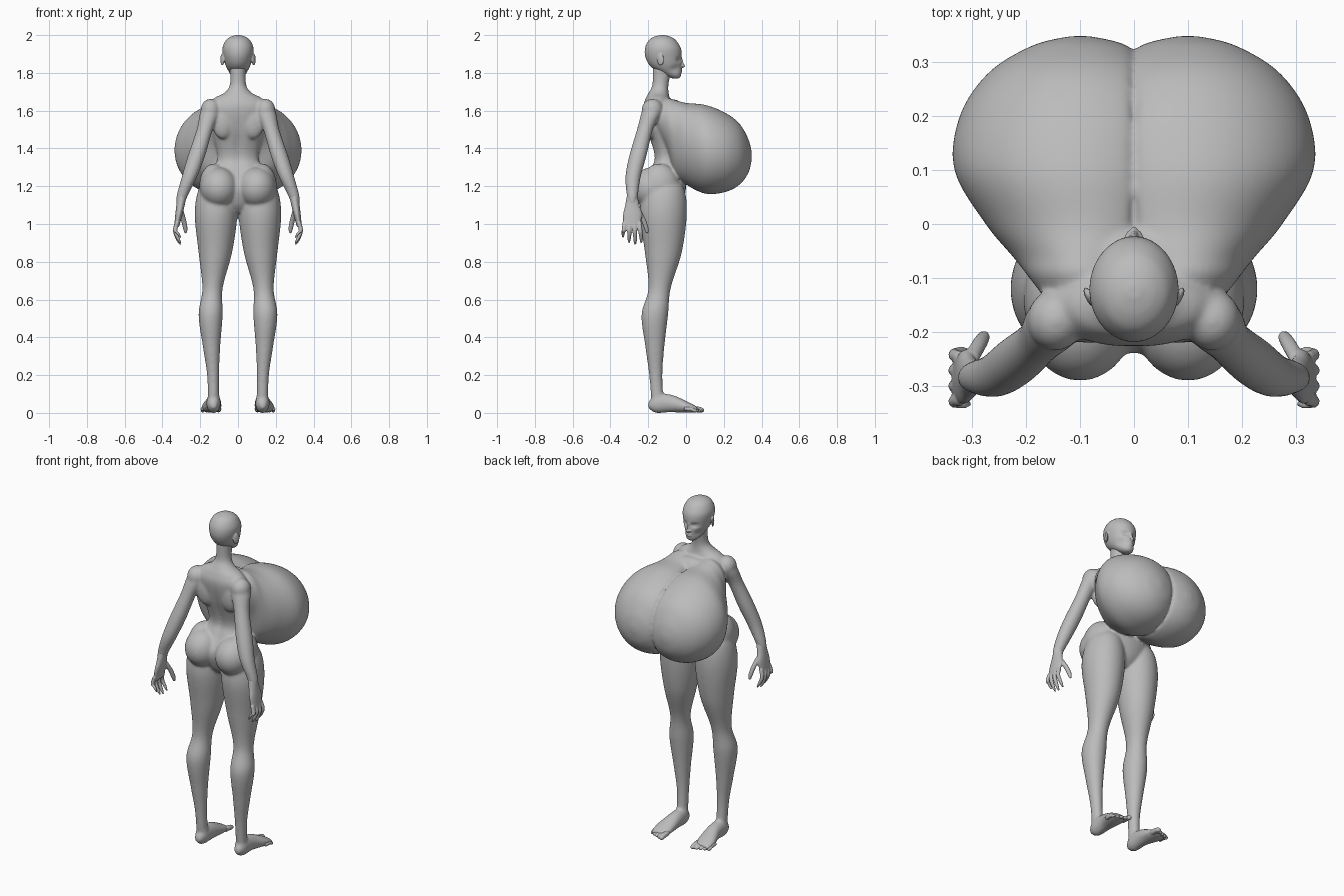
import bpy
import bmesh
import math
from mathutils import Vector, Matrix

cube = bpy.data.objects.get("Cube")
if cube:
    bpy.data.objects.remove(cube, do_unlink=True)

clay = bpy.data.materials.new("grey_clay")
clay.use_nodes = True
grey = (0.5, 0.5, 0.5, 1)
clay.diffuse_color = grey
clay.node_tree.nodes["Principled BSDF"].inputs["Base Color"].default_value = grey


def spline(before, start, end, after, t):
    """Point between start and end on a curve through four rows."""
    return [
        start_value
        + t * (end_value - before_value) / 2
        + t * t * (before_value - 2.5 * start_value + 2 * end_value - after_value / 2)
        + t ** 3 * (after_value - before_value + 3 * (start_value - end_value)) / 2
        for before_value, start_value, end_value, after_value in zip(before, start, end, after)
    ]


def loft(mesh, rows, axis="z", side=1, count=36, steps=8, inner=-1):
    """Smooth tube along an axis, cut flat at an inner x limit.
    A row is position, x, other, x radius, other radius."""
    rows = [rows[0], *rows, rows[-1]]
    dense = [spline(*rows[index:index + 4], step / steps)
             for index in range(len(rows) - 3) for step in range(steps)]
    dense.append(rows[-1])
    rings = []
    for position, x, other, x_radius, other_radius in dense:
        ring = []
        for index in range(count):
            angle = math.tau * index / count
            across = side * max(inner, x + x_radius * math.cos(angle))
            deep = other + other_radius * math.sin(angle)
            point = (across, deep, position) if axis == "z" else (across, position, deep)
            ring.append(mesh.verts.new(point))
        rings.append(ring)
    for lower, upper in zip(rings, rings[1:]):
        for index in range(count):
            mesh.faces.new((lower[index - 1], lower[index], upper[index], upper[index - 1]))
    mesh.faces.new(rings[0])
    mesh.faces.new(rings[-1])


def centred(rows):
    """Rows on the middle plane, without their x."""
    return [(position, 0, *rest) for position, *rest in rows]


def rounded(rows, depth=1):
    """Rows with a single radius, deepened by a ratio."""
    return [(*row, row[-1] * depth) for row in rows]


def ball(mesh, centre, radii, side=1, turn=0):
    x, y, z = centre
    matrix = (Matrix.Translation((x * side, y, z))
              @ Matrix.Rotation(turn * side, 4, "Z")
              @ Matrix.Diagonal((*radii, 1)))
    bmesh.ops.create_uvsphere(mesh, u_segments=28, v_segments=18, radius=1, matrix=matrix)


def dent(mesh, centre, spread, push):
    """Soft push on the vertices near a point."""
    for vert in mesh.verts:
        distance = sum(((a - b) / s) ** 2 for a, b, s in zip(vert.co, centre, spread))
        vert.co += Vector(push) * math.exp(-distance)


def finish(mesh, name, voxel, smooth):
    """Fuse the overlapping pieces into one soft skin."""
    bmesh.ops.recalc_face_normals(mesh, faces=mesh.faces)
    data = bpy.data.meshes.new(name)
    mesh.to_mesh(data)
    mesh.free()
    part = bpy.data.objects.new(name, data)
    bpy.context.collection.objects.link(part)
    data.materials.append(clay)
    data.shade_smooth()
    fuse = part.modifiers.new("fuse", "REMESH")
    fuse.mode = "VOXEL"
    fuse.voxel_size = voxel
    fuse.use_smooth_shade = True
    soften = part.modifiers.new("soften", "SMOOTH")
    soften.factor = 0.5
    soften.iterations = smooth


# Torso and neck, with a spine groove
body = bmesh.new()
loft(body, centred([
    (1.06, -.12, .05, .06), (1.11, -.12, .13, .1), (1.2, -.12, .19, .12),
    (1.29, -.11, .138, .082), (1.36, -.11, .108, .06), (1.5, -.125, .14, .085),
    (1.61, -.15, .165, .078), (1.665, -.15, .128, .064), (1.695, -.145, .072, .053),
    (1.74, -.135, .043, .043), (1.84, -.125, .044, .053)]))
dent(body, (0, -.2, 1.4), (.02, .06, .16), (0, .014, 0))
# Upper chest
ball(body, (0, -.07, 1.59), (.15, .065, .07))

leg = rounded([
    (1.25, .1, -.115, .06), (1.18, .112, -.115, .098), (1.05, .116, -.12, .113),
    (.85, .12, -.12, .089), (.66, .135, -.14, .054), (.52, .145, -.165, .064),
    (.35, .14, -.165, .046), (.2, .132, -.16, .032), (.05, .13, -.15, .03)], depth=1.1)
arm = rounded([
    (1.635, .145, -.178, .03), (1.59, .148, -.182, .053), (1.5, .176, -.217, .043),
    (1.36, .22, -.255, .046), (1.25, .257, -.28, .041), (1.15, .295, -.284, .03),
    (1.09, .306, -.285, .02)])
foot = [
    (-.2, .13, .04, .015, .015), (-.16, .13, .05, .035, .05), (-.08, .13, .05, .041, .047),
    (0, .14, .032, .053, .032), (.06, .143, .018, .048, .014)]
bust = [
    (-.17, .08, 1.57, .06, .05), (-.1, .09, 1.53, .104, .133), (-.06, .09, 1.46, .135, .197),
    (0, .09, 1.425, .185, .216), (.1, .1, 1.396, .233, .235), (.2, .1, 1.38, .223, .213),
    (.28, .1, 1.37, .17, .165), (.33, .1, 1.36, .09, .09), (.348, .1, 1.36, .02, .02)]

for side in (1, -1):
    loft(body, leg, side=side)
    loft(body, arm, side=side)
    loft(body, foot, "y", side)
    loft(body, bust, "y", side, count=72, inner=.005)
    # Shoulder cap, seat, hip, shoulder blade and ankle bone
    ball(body, (.145, -.178, 1.605), (.053, .057, .058), side)
    ball(body, (.1, -.178, 1.192), (.1, .113, .108), side)
    ball(body, (.128, -.14, 1.2), (.077, .105, .12), side)
    ball(body, (.08, -.185, 1.54), (.06, .036, .09), side)
    ball(body, (.108, -.15, .085), (.012, .02, .02), side)
finish(body, "body", .006, 20)

# Head with sockets, eyes, ears, nose and lips
head = bmesh.new()
loft(head, centred([
    (1.77, -.055, .015, .015), (1.785, -.067, .036, .04), (1.83, -.103, .062, .08),
    (1.88, -.118, .077, .096), (1.93, -.122, .082, .095), (1.97, -.125, .066, .074),
    (1.99, -.125, .042, .047), (2, -.125, .012, .012)]), count=56)
for side in (1, -1):
    dent(head, (.032 * side, -.035, 1.87), (.02, .05, .013), (0, -.013, 0))
    dent(head, (.05 * side, -.05, 1.82), (.02, .04, .02), (-.005 * side, -.006, 0))
    ball(head, (.032, -.055, 1.87), (.017, .014, .009), side)
    ball(head, (.083, -.135, 1.87), (.007, .02, .032), side, turn=-.45)
    ball(head, (.009, -.022, 1.836), (.007, .01, .006), side)
loft(head, centred([
    (1.826, -.03, .007, .013), (1.836, -.023, .01, .019),
    (1.848, -.026, .007, .015), (1.885, -.032, .006, .01)]), count=20)
for height in (1.805, 1.814):
    ball(head, (0, -.032, height), (.02, .013, .005))
finish(head, "head", .0035, 4)


def digit(mesh, points, radius, axis, side):
    """Tapered finger, thumb or toe through position, x, other."""
    taper = (1, 1, .85, .4)
    rows = [(*point, radius * factor) for point, factor in zip(points, taper)]
    loft(mesh, rounded(rows), axis, side, count=16, steps=4)


for side, label in ((1, "left"), (-1, "right")):
    # Hand: palm, four curled fingers and a thumb
    hand = bmesh.new()
    loft(hand, [
        (1.15, .296, -.285, .024, .028), (1.1, .304, -.284, .022, .038),
        (1.05, .313, -.283, .019, .05), (.985, .325, -.288, .013, .043)], side=side)
    for index in range(4):
        y = -.325 + .026 * index
        drift = -.008 + .006 * index
        tip = .89 + .009 * (index - 2) ** 2
        digit(hand, [(1.01, .322, y), (.965, .333, y + drift / 2),
                     (tip + .025, .318, y + drift), (tip, .304, y + drift)], .0115, "z", side)
    digit(hand, [(1.07, .302, -.25), (1.02, .288, -.225),
                 (.975, .279, -.21), (.95, .277, -.206)], .014, "z", side)
    finish(hand, label + "_hand", .004, 4)

    # Toes, shorter and thinner toward the outside
    toes = bmesh.new()
    for index in range(5):
        x = .103 + .021 * index
        end = .096 - .009 * index
        radius = .011 if index else .015
        digit(toes, [(end - back, x, height) for back, height in
                     ((.07, .022), (.035, .02), (.01, radius), (0, radius))],
              radius, "y", side)
    finish(toes, label + "_toes", .004, 3)
